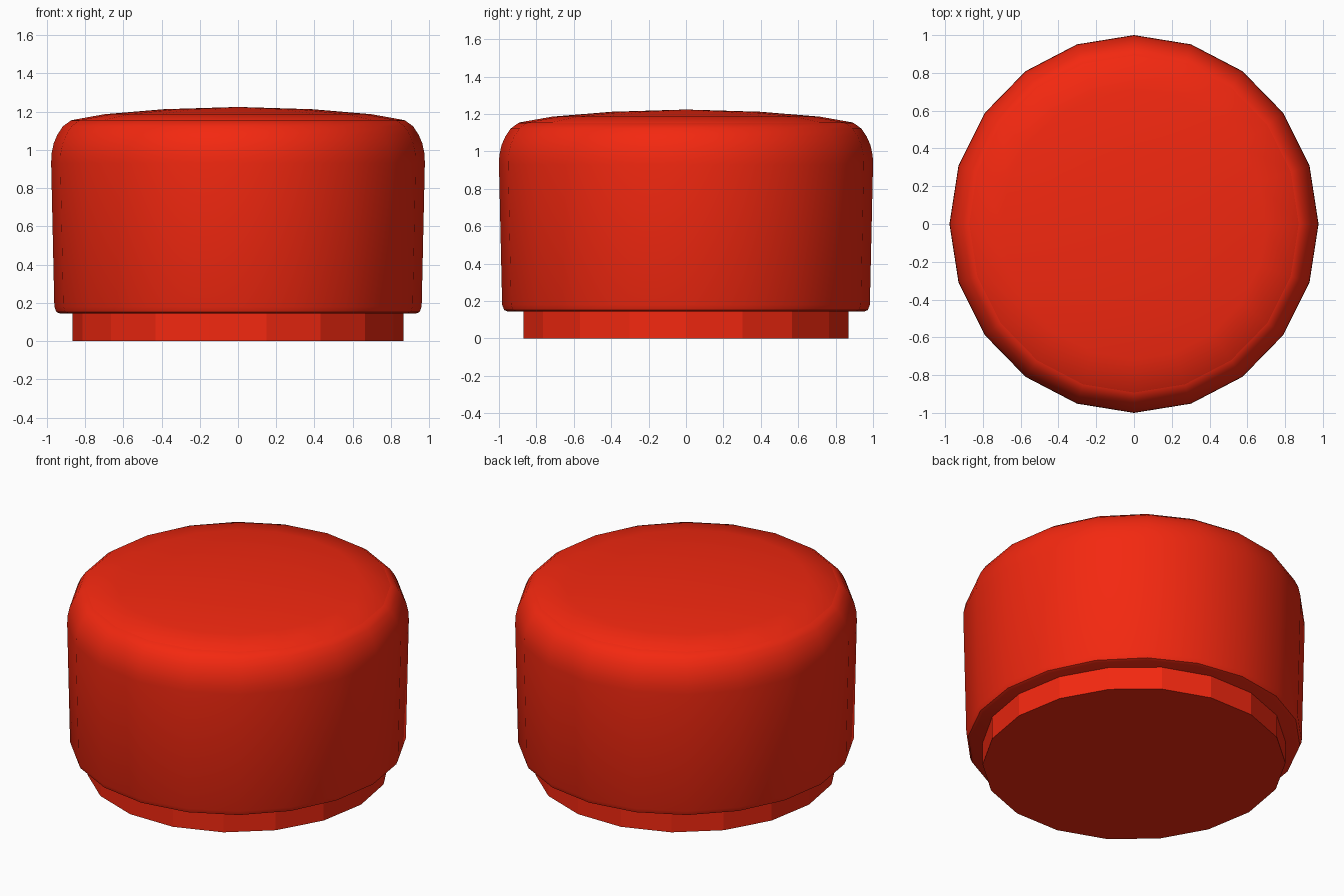
import bpy, math

if "Cube" in bpy.data.objects:
    bpy.data.objects.remove(bpy.data.objects["Cube"])

red = bpy.data.materials.new("red_plastic")
red.diffuse_color = (0.9, 0.021, 0.005, 1)
red.use_nodes = True
red.node_tree.nodes["Principled BSDF"].inputs["Base Color"].default_value = red.diffuse_color


def lathe(name, profile, sides, squash, smooth):
    """Revolve (radius, z) points about z; x is squashed slightly. Ends are closed."""
    verts, faces, rings = [], [], []
    for r, z in profile:
        count = 1 if r == 0 else sides
        rings.append([len(verts) + i for i in range(count)])
        for i in range(count):
            a = 2 * math.pi * i / sides
            verts.append((r * squash * math.cos(a), r * math.sin(a), z))
    for lo, hi in zip(rings, rings[1:]):
        for i in range(sides):
            j = (i + 1) % sides
            if len(hi) == 1:
                faces.append((lo[i], lo[j], hi[0]))
            else:
                faces.append((lo[i], lo[j], hi[j], hi[i]))
    faces.append(rings[0][::-1])
    if len(rings[-1]) > 1:
        faces.append(rings[-1])
    mesh = bpy.data.meshes.new(name)
    mesh.from_pydata(verts, [], faces)
    mesh.materials.append(red)
    obj = bpy.data.objects.new(name, mesh)
    bpy.context.collection.objects.link(obj)
    if smooth:
        bpy.ops.object.select_all(action='DESELECT')
        obj.select_set(True)
        bpy.context.view_layer.objects.active = obj
        bpy.ops.object.shade_smooth_by_angle(angle=math.radians(40))
    return obj


# Faceted base plinth
lathe("base", [(0.883, 0), (0.883, 0.2)], 18, 0.98, False)

# Rounded, slightly tapering body
lathe("body", [(0.955, 0.145), (0.972, 0.152), (0.983, 0.18), (1.0, 0.93),
               (0.998, 0.98), (0.986, 1.035), (0.966, 1.08),
               (0.938, 1.122), (0.895, 1.153)], 20, 0.977, True)

# Shallow domed cap
lathe("top_dome", [(0.90, 1.146), (0.89, 1.155), (0.715, 1.186),
                   (0.40, 1.212), (0, 1.224)], 20, 0.977, True)
